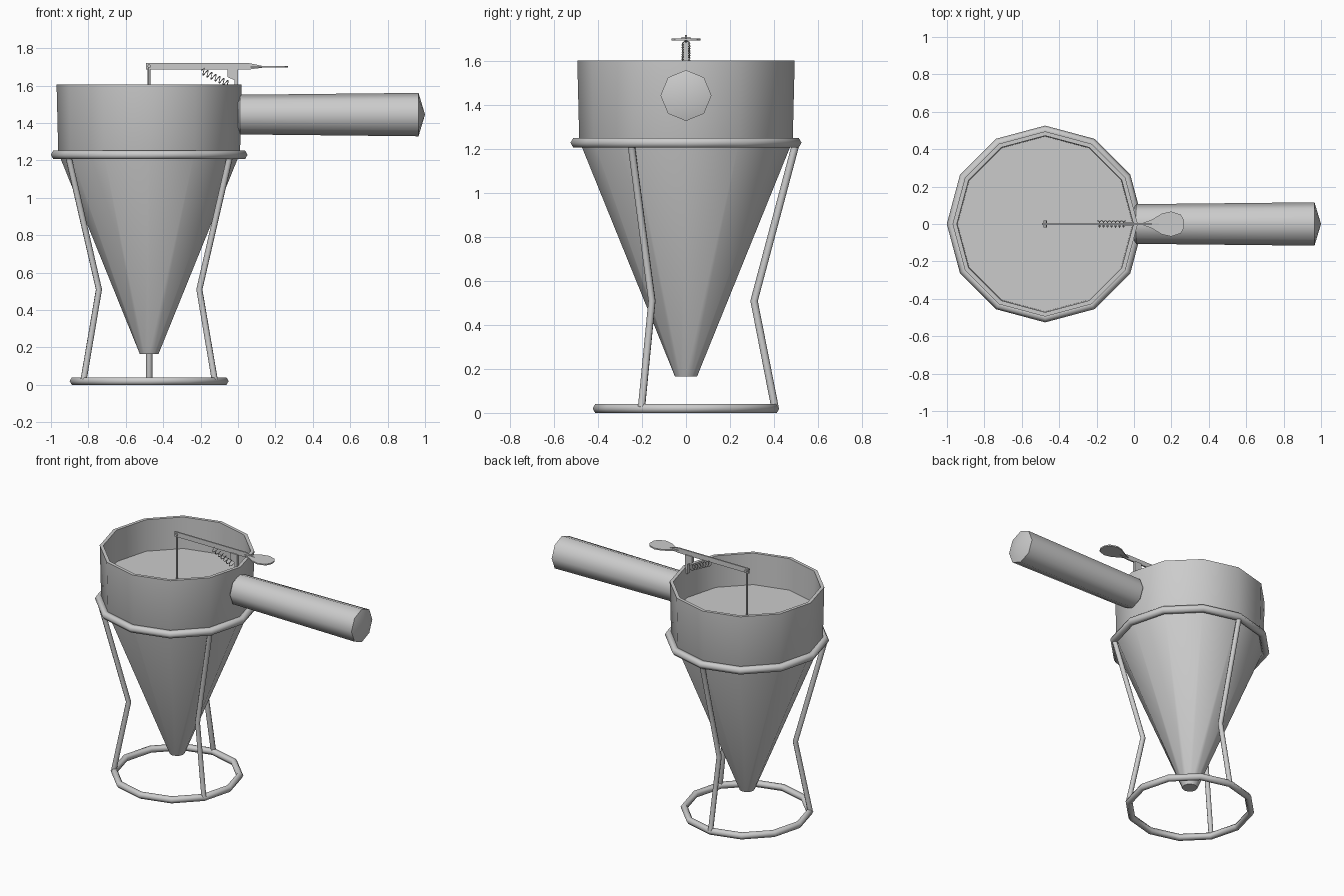
import bpy, bmesh
from math import sin, cos, pi, radians
from mathutils import Matrix, Vector

cube = bpy.data.objects.get("Cube")
if cube:
    bpy.data.objects.remove(cube)

CX = -0.475  # funnel axis

metal = bpy.data.materials.new("grey_metal")
metal.use_nodes = True
grey = (0.6, 0.6, 0.6, 1)
metal.diffuse_color = grey
metal.node_tree.nodes["Principled BSDF"].inputs["Base Color"].default_value = grey


def finish(ob, name, angle=50):
    ob.name = ob.data.name = name
    ob.data.materials.clear()
    ob.data.materials.append(metal)
    bpy.ops.object.select_all(action='DESELECT')
    ob.select_set(True)
    bpy.context.view_layer.objects.active = ob
    bpy.ops.object.shade_smooth_by_angle(angle=radians(angle))
    return ob


def from_bmesh(bm, name, angle=50):
    bmesh.ops.recalc_face_normals(bm, faces=bm.faces)
    mesh = bpy.data.meshes.new(name)
    bm.to_mesh(mesh)
    bm.free()
    ob = bpy.data.objects.new(name, mesh)
    bpy.context.collection.objects.link(ob)
    return finish(ob, name, angle)


def lathe(name, profile, sides, matrix, angle=50):
    """Revolve (radius, height) points around local z."""
    bm = bmesh.new()
    verts = [bm.verts.new((r, 0, h)) for r, h in profile]
    edges = [bm.edges.new(pair) for pair in zip(verts, verts[1:])]
    bmesh.ops.spin(bm, geom=verts + edges, cent=(0, 0, 0), axis=(0, 0, 1),
                   angle=2 * pi, steps=sides, use_merge=True)
    bmesh.ops.remove_doubles(bm, verts=bm.verts, dist=0.0001)
    bm.transform(matrix)
    return from_bmesh(bm, name, angle)


def tube(name, points, radius, resolution=2):
    """Round wire along a path."""
    curve = bpy.data.curves.new(name, 'CURVE')
    curve.dimensions = '3D'
    curve.bevel_depth = radius
    curve.bevel_resolution = resolution
    curve.use_fill_caps = True
    spline = curve.splines.new('POLY')
    spline.points.add(len(points) - 1)
    for p, co in zip(spline.points, points):
        p.co = (*co, 1)
    ob = bpy.data.objects.new(name, curve)
    bpy.context.collection.objects.link(ob)
    bpy.ops.object.select_all(action='DESELECT')
    ob.select_set(True)
    bpy.context.view_layer.objects.active = ob
    bpy.ops.object.convert(target='MESH')
    return finish(bpy.context.object, name)


def plate(name, outline, origin, thickness, matrix):
    """Extrude a flat outline, centred on its plane."""
    bm = bmesh.new()
    face = bm.faces.new([bm.verts.new((a, b, -thickness / 2)) for a, b in outline])
    top = bmesh.ops.extrude_face_region(bm, geom=[face])
    moved = [v for v in top["geom"] if isinstance(v, bmesh.types.BMVert)]
    bmesh.ops.translate(bm, verts=moved, vec=(0, 0, thickness))
    bm.transform(Matrix.Translation(origin) @ matrix)
    return from_bmesh(bm, name, 30)


axis = Matrix.Translation((CX, 0, 0))
upright = Matrix.Rotation(pi / 2, 4, 'X')   # outline (x, z) in the xz plane
along_x = Matrix.Rotation(pi / 2, 4, 'Y')

# Funnel bowl with its filling surface
lathe("funnel", [(0, 0.165), (0.05, 0.165), (0.486, 1.24), (0.495, 1.605),
                 (0.472, 1.605), (0.468, 1.385), (0, 1.385)], 12, axis, 40)

# Stand: two rings and three bent legs
for name, radius, minor, z in (("upper_ring", 0.5, 0.026, 1.23),
                               ("base_ring", 0.402, 0.023, 0.02)):
    bpy.ops.mesh.primitive_torus_add(location=(CX, 0, z), major_radius=radius,
                                     minor_radius=minor, major_segments=12,
                                     minor_segments=6)
    finish(bpy.context.object, name, 65)

for name, deg in (("back_leg", 90), ("right_leg", 210), ("left_leg", 330)):
    a = radians(deg)
    tube(name, [(CX + r * cos(a), r * sin(a), z)
                for r, z in ((0.5, 1.225), (0.31, 0.51), (0.405, 0.025))], 0.017)

# Handle with a shallow pointed end
lathe("handle", [(0, 0), (0.09, 0), (0.106, 0.012), (0.116, 0.965), (0, 1)], 8,
      Matrix.Translation((0, 0, 1.445)) @ along_x, 48)

# Lever bar, thumb paddle and bracket
plate("lever_bar", [(-0.492, 1.686), (0.06, 1.686), (0.14, 1.697), (0.14, 1.703),
                    (0.06, 1.72), (-0.492, 1.72)], (0, 0, 0), 0.01, upright)
side = [(0.05, 0.008), (0.09, 0.02), (0.15, 0.056), (0.2, 0.067), (0.25, 0.05), (0.268, 0.02)]
plate("thumb_paddle", side + [(x, -y) for x, y in reversed(side)],
      (0, 0, 1.7), 0.009, Matrix())
plate("lever_bracket", [(-0.055, 1.69), (0, 1.69), (0, 1.56), (-0.02, 1.56),
                        (-0.02, 1.63), (-0.055, 1.645)], (0, 0, 0), 0.024, upright)

# Plunger rod and its pivot pin
tube("plunger_rod", [(CX, 0, 1.7), (CX, 0, 1.36)], 0.008, 1)
tube("pivot_pin", [(CX, -0.02, 1.703), (CX, 0.02, 1.703)], 0.01, 1)

# Return spring
start, end = Vector((-0.195, 0, 1.68)), Vector((-0.045, 0, 1.605))
direction = (end - start).normalized()
across = Vector((0, 1, 0))
normal = direction.cross(across)
turns, steps = 7, 10
coil = []
for i in range(turns * steps + 1):
    t = 2 * pi * i / steps
    coil.append(start.lerp(end, i / (turns * steps)) + 0.018 * (cos(t) * across + sin(t) * normal))
tube("return_spring", coil, 0.0025, 0)
